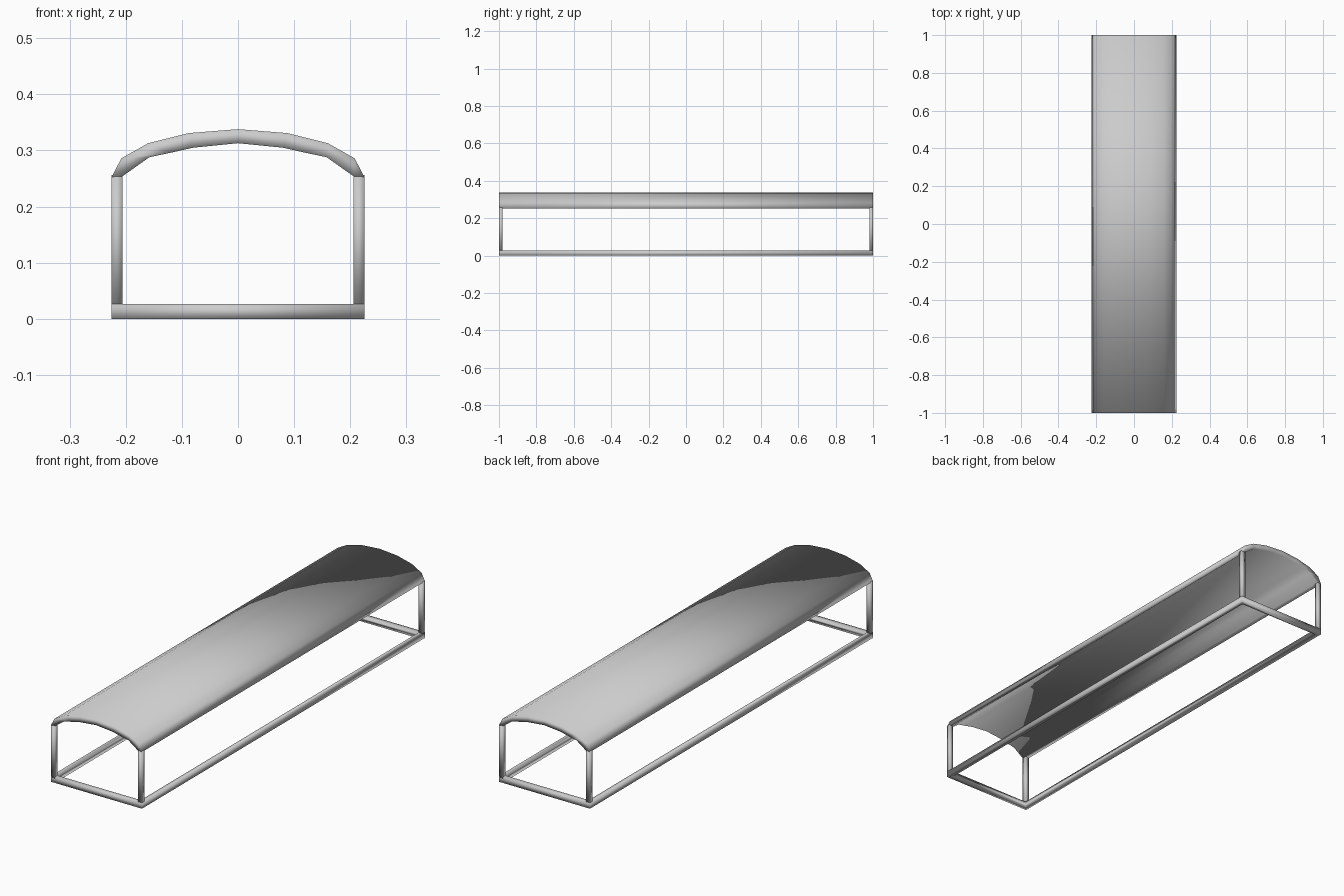
import bpy, bmesh

if "Cube" in bpy.data.objects:
    bpy.data.objects.remove(bpy.data.objects["Cube"])

W, L, T = 0.225, 1.0, 0.019   # half width, half length, bar thickness


def make(name, verts, faces):
    bm = bmesh.new()
    vs = [bm.verts.new(v) for v in verts]
    for f in faces:
        bm.faces.new([vs[i] for i in f])
    bmesh.ops.recalc_face_normals(bm, faces=bm.faces)
    for f in bm.faces:
        f.smooth = True
    mesh = bpy.data.meshes.new(name)
    bm.to_mesh(mesh)
    bm.free()
    ob = bpy.data.objects.new(name, mesh)
    bpy.context.collection.objects.link(ob)
    return ob


def mirrored(half):
    # half runs from the left edge to the centre point
    return half + [(-x, z) for x, z in reversed(half[:-1])]


# curved canopy: outer and inner arch joined into a thick shell
outer = mirrored([(-W, 0.253), (-0.208, 0.286), (-0.16, 0.313), (-0.088, 0.331), (0, 0.338)])
inner = mirrored([(-W + T, 0.254), (-0.158, 0.288), (-0.12, 0.296), (-0.08, 0.305), (0, 0.313)])
n = len(outer)
verts = [(x, y, z) for y in (-L, L) for arch in (outer, inner) for x, z in arch]
o0, i0, o1, i1 = 0, n, 2 * n, 3 * n
faces = []
for k in range(n - 1):
    for a, b in ((o0, i0), (o1, i1), (o0, o1), (i0, i1)):
        faces.append((a + k, a + k + 1, b + k + 1, b + k))
for k in (0, n - 1):
    faces.append((o0 + k, i0 + k, i1 + k, o1 + k))
make("canopy", verts, faces)

# rectangular base frame with mitred corners
corners = [(-1, -1), (1, -1), (1, 1), (-1, 1)]
verts = [(sx * (W - t), sy * (L - t), z)
         for z in (0, 0.026) for t in (0, T) for sx, sy in corners]
faces = []
for k in range(4):
    m = (k + 1) % 4
    for a, b in ((0, 4), (8, 12), (0, 8), (4, 12)):
        faces.append((a + k, a + m, b + m, b + k))
make("base_frame", verts, faces)

# four corner posts
for sx, sy in corners:
    ring = [(W, L), (W - T, L), (W - T, L - T), (W, L - T)]
    verts = [(sx * x, sy * y, z) for z in (0.02, 0.256) for x, y in ring]
    faces = [(k, (k + 1) % 4, (k + 1) % 4 + 4, k + 4) for k in range(4)]
    faces += [(0, 1, 2, 3), (4, 5, 6, 7)]
    make(("front" if sy < 0 else "back") + ("_left" if sx < 0 else "_right") + "_post",
         verts, faces)
